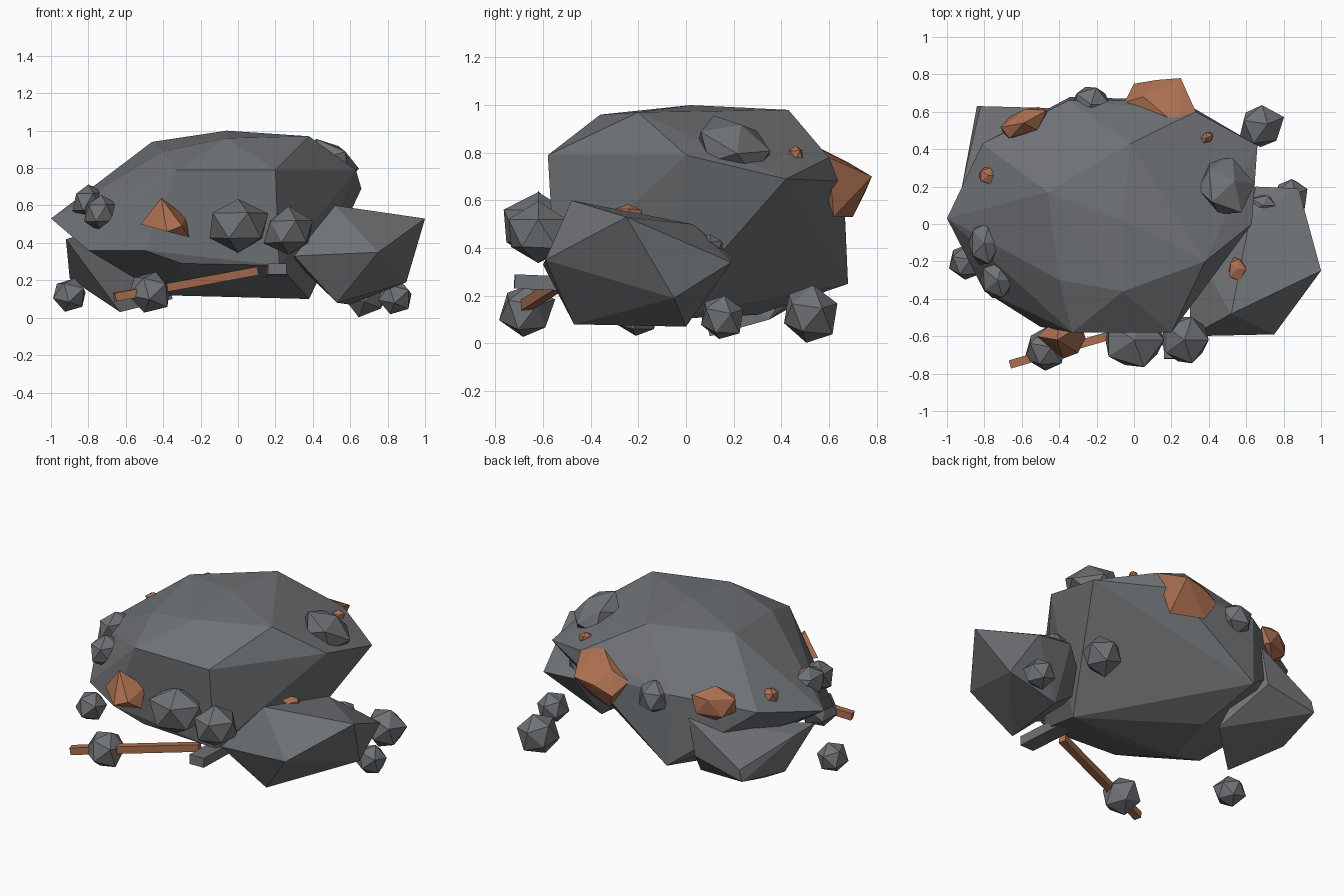
import bpy
import bmesh
import random
from mathutils import Vector, Matrix, Euler

random.seed(4)

default_cube = bpy.data.objects.get("Cube")
if default_cube:
    bpy.data.objects.remove(default_cube, do_unlink=True)


def make_material(name, rgb):
    material = bpy.data.materials.new(name)
    material.use_nodes = True
    color = (*rgb, 1)
    material.diffuse_color = color
    shader = material.node_tree.nodes["Principled BSDF"]
    shader.inputs["Base Color"].default_value = color
    shader.inputs["Roughness"].default_value = 0.9
    return material


stone_grey = make_material("stone grey", (0.16, 0.17, 0.18))
copper_ore = make_material("copper ore", (0.41, 0.16, 0.08))


def finish(name, bm, material):
    """Turn a bmesh into a flat shaded object."""
    bmesh.ops.recalc_face_normals(bm, faces=bm.faces[:])
    mesh = bpy.data.meshes.new(name)
    bm.to_mesh(mesh)
    bm.free()
    mesh.materials.append(material)
    obj = bpy.data.objects.new(name, mesh)
    bpy.context.scene.collection.objects.link(obj)
    return obj


def boulder(name, corners, material):
    """Wrap a faceted rock around its outer corners."""
    bm = bmesh.new()
    for corner in corners:
        bm.verts.new(corner)
    hull = bmesh.ops.convex_hull(bm, input=bm.verts[:], use_existing_faces=False)
    loose = set(hull["geom_interior"] + hull["geom_unused"])
    loose_verts = [v for v in loose if isinstance(v, bmesh.types.BMVert)]
    bmesh.ops.delete(bm, geom=loose_verts, context="VERTS")
    return finish(name, bm, material)


def pebble(name, center, size, material, tilt=(0, 0, 0), rough=0.08):
    """A low-poly stone: a stretched and slightly uneven icosahedron."""
    bm = bmesh.new()
    bmesh.ops.create_icosphere(bm, subdivisions=1, radius=1)
    for v in bm.verts:
        v.co *= 1 + random.uniform(-rough, rough)
    placement = Matrix.LocRotScale(Vector(center), Euler(tilt), Vector(size))
    bmesh.ops.transform(bm, matrix=placement, verts=bm.verts[:])
    return finish(name, bm, material)


def bar(name, start, end, width, height, material):
    """A square bar between two points."""
    start, end = Vector(start), Vector(end)
    along = end - start
    bm = bmesh.new()
    bmesh.ops.create_cube(bm, size=1)
    placement = Matrix.LocRotScale((start + end) / 2, along.to_track_quat("Y", "Z"),
                                   Vector((width, along.length, height)))
    bmesh.ops.transform(bm, matrix=placement, verts=bm.verts[:])
    return finish(name, bm, material)


# Main boulder: crown, shoulders, then underside
boulder("main_boulder", [
    (-.06, .02, 1), (-.06, -.36, .96), (.38, -.2, .97), (-.4, -.3, .89), (-.46, .17, .94),
    (-.02, .43, .98), (-.33, -.58, .79), (.2, -.58, .79), (.63, 0, .79), (.66, .42, .69),
    (.33, .6, .78), (.25, .66, .68), (-.35, .66, .7), (-.81, .43, .62), (-1, .03, .53),
    (-.8, -.36, .36), (-.5, -.55, .36), (-.3, -.53, .29), (.22, -.55, .28), (.2, .36, .38),
    (-.34, .68, .25), (-.06, -.2, .14), (.38, -.1, .1), (-.4, -.1, .12), (-.28, .3, .12),
], stone_grey)

# Large rocks leaning on the main boulder
boulder("side_boulder", [
    (.52, -.48, .6), (1, -.25, .53), (.75, -.59, .35), (.88, .19, .34), (.3, -.6, .33),
    (.53, -.47, .08), (.9, -.05, .19), (.6, 0, .07), (.65, .2, .36), (.62, .03, .5),
    (.3, -.1, .3),
], stone_grey)
boulder("back_boulder", [
    (-.84, .63, .26), (-.92, .2, .42), (-.92, 0, .42), (-.9, .28, .21), (-.63, .1, .03),
    (-.35, .35, .1), (-.5, .62, .33), (-.45, .62, .56), (-.82, .63, .33),
], stone_grey)

# Stones stuck to the boulders
stuck_stones = {
    "front_stone_middle": ((0, -.62, .49), (.18, .16, .15)),
    "front_stone_left": ((.27, -.62, .46), (.14, .14, .13)),
    "right_stone_front": ((-.73, -.3, .56), (.1, .11, .1)),
    "right_stone_upper": ((-.8, -.1, .62), (.09, .13, .1)),
    "back_stone": ((-.23, .64, .65), (.11, .11, .11)),
    "left_stone_small": ((.69, .1, .4), (.08, .06, .06)),
}
for name, (center, size) in stuck_stones.items():
    pebble(name, center, size, stone_grey)
pebble("left_stone_upper", (.49, .2, .83), (.16, .18, .1), stone_grey, (-.3, .5, 0))

# Loose stones on the ground
ground_stones = {
    "ground_stone_front": ((-.47, -.67, .14), .12),
    "ground_stone_right": ((-.9, -.2, .12), .1),
    "ground_stone_back": ((.68, .52, .125), .125),
    "ground_stone_left": ((.84, .15, .11), .1),
}
for name, (center, radius) in ground_stones.items():
    pebble(name, center, (radius,) * 3, stone_grey, (0, .3, .4))

# Stone block and copper rod under the front edge
bar("stone_block", (.21, -.72, .26), (.2, -.25, .24), .1, .06, stone_grey)
bar("copper_rod", (-.66, -.75, .11), (.1, -.53, .25), .045, .045, copper_ore)

# Copper ore chunks
boulder("ore_front", [
    (-.41, -.62, .64), (-.52, -.6, .5), (-.26, -.61, .43), (-.38, -.72, .46),
    (-.3, -.69, .49), (-.4, -.5, .5), (-.28, -.54, .54),
], copper_ore)
boulder("ore_back", [
    (-.05, .65, .7), (0, .75, .63), (.25, .78, .7), (.33, .6, .78), (.24, .52, .84),
    (.05, .68, .76), (.05, .7, .53), (.25, .62, .53), (.12, .77, .68),
], copper_ore)
ore_chunks = {
    "ore_back_right": ((-.59, .54, .66), (.15, .07, .11), .5),
    "ore_chip_back": ((.39, .46, .79), (.04, .03, .04), .5),
    "ore_chip_right": ((-.78, .26, .66), (.05, .05, .05), 0),
    "ore_chip_left": ((.55, -.24, .54), (.05, .07, .05), 0),
}
for name, (center, size, turn) in ore_chunks.items():
    pebble(name, center, size, copper_ore, (0, 0, turn), rough=0.12)
